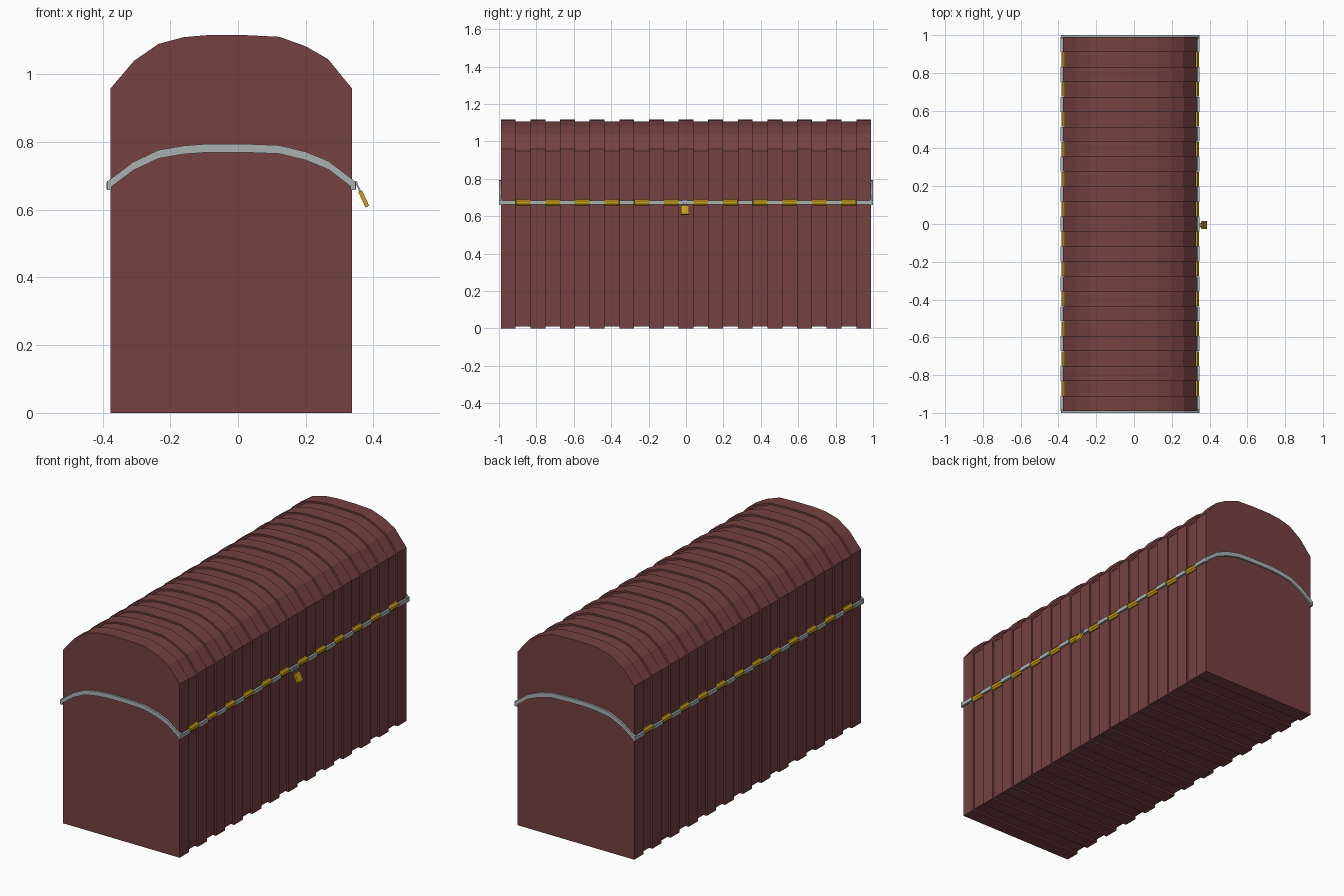
import bpy, bmesh, math
from mathutils import Matrix, Vector

if "Cube" in bpy.data.objects:
    bpy.data.objects.remove(bpy.data.objects["Cube"])


def material(name, rgb):
    m = bpy.data.materials.new(name)
    m.diffuse_color = (*rgb, 1)
    m.use_nodes = True
    m.node_tree.nodes["Principled BSDF"].inputs["Base Color"].default_value = m.diffuse_color
    return m


BROWN = material("red brown wood", (0.178, 0.053, 0.053))
SILVER = material("silver metal", (0.40, 0.44, 0.44))
GOLD = material("gold metal", (0.60, 0.36, 0.010))

CX, HALF, LENGTH, COUNT = -0.02, 0.357, 1.98, 25
STEP = LENGTH / COUNT
ARCH = [(0.337, 0.958), (0.266, 1.045), (0.2, 1.083), (0.122, 1.111), (0.02, 1.116),
        (-0.09, 1.116), (-0.16, 1.110), (-0.235, 1.090), (-0.307, 1.040), (-0.377, 0.958)]


def finish(bm, name, mat):
    bmesh.ops.recalc_face_normals(bm, faces=bm.faces)
    mesh = bpy.data.meshes.new(name)
    bm.to_mesh(mesh)
    bm.free()
    mesh.materials.append(mat)
    ob = bpy.data.objects.new(name, mesh)
    bpy.context.collection.objects.link(ob)
    return ob


def loft(name, rings, mat):
    """Skin a row of equal closed rings and cap both ends."""
    bm = bmesh.new()
    rows = [[bm.verts.new(p) for p in ring] for ring in rings]
    n = len(rows[0])
    for a, b in zip(rows, rows[1:]):
        for i in range(n):
            bm.faces.new((a[i], a[(i + 1) % n], b[(i + 1) % n], b[i]))
    bm.faces.new(rows[0])
    bm.faces.new(rows[-1])
    return finish(bm, name, mat)


def box(name, centre, size, mat, tilt=0):
    bm = bmesh.new()
    bmesh.ops.create_cube(bm, size=1, matrix=Matrix.Translation(centre)
                          @ Matrix.Rotation(tilt, 4, 'Y') @ Matrix.Diagonal((*size, 1)))
    return finish(bm, name, mat)


# Domed trunk: every second board is slightly recessed
def section(y, inset):
    k = 1 - inset / HALF
    pts = [(CX + HALF, 0)] + ARCH + [(CX - HALF, 0)]
    return [(CX + (x - CX) * k, y, inset if z == 0 else z - inset) for x, z in pts]


rings = []
for i in range(COUNT):
    inset = 0.009 if i % 2 else 0
    y = -LENGTH / 2 + i * STEP
    rings += [section(y, inset), section(y + STEP, inset)]
loft("trunk_body", rings, BROWN)

# Seam trim along both long sides: silver bars on raised boards, gold links in recesses
for side, label in ((1, "right"), (-1, "left")):
    for i in range(COUNT):
        y = -LENGTH / 2 + (i + 0.5) * STEP
        if i % 2 == 0:
            box(f"silver_bar_{label}_{i}", (CX + side * (HALF + 0.003), y, 0.672),
                (0.016, STEP, 0.021), SILVER)
        else:
            bm = bmesh.new()
            bmesh.ops.create_cone(
                bm, cap_ends=True, segments=8, radius1=1, radius2=1, depth=STEP * 0.98,
                matrix=Matrix.Translation((CX + side * (HALF - 0.007), y, 0.673))
                @ Matrix.Diagonal((0.015, 1, 0.018, 1))
                @ Matrix.Rotation(math.pi / 2, 4, 'X') @ Matrix.Rotation(math.pi / 8, 4, 'Z'))
            finish(bm, f"gold_link_{label}_{i}", GOLD)

# Arched silver band on each end wall
BAND = [(0.345, 0.672), (0.268, 0.731), (0.2, 0.759), (0.122, 0.778), (0.02, 0.782),
        (-0.09, 0.782), (-0.16, 0.777), (-0.235, 0.764), (-0.309, 0.729), (-0.385, 0.672)]
for s, label in ((-1, "front"), (1, "back")):
    loft(f"end_band_{label}",
         [[(x, s * 0.982, z - 0.0125), (x, s, z - 0.0125),
           (x, s, z + 0.0125), (x, s * 0.982, z + 0.0125)] for x, z in BAND], SILVER)
    for x in (0.340, -0.380):
        box(f"corner_cap_{label}", (x, s * 0.99, 0.672), (0.014, 0.02, 0.026), SILVER)

# Padlock hanging from the right seam, with its shackle and keyhole plate
TILT = math.radians(-25)
box("padlock_body", (0.3715, -0.005, 0.632), (0.012, 0.042, 0.050), GOLD, TILT)
for y in (-0.018, 0.008):
    box("shackle_leg", (0.355, y * 0.7 - 0.0015, 0.667), (0.005, 0.005, 0.032), SILVER, TILT)
box("shackle_top", (0.349, -0.005, 0.681), (0.006, 0.023, 0.006), SILVER, TILT)
box("keyhole_plate", (0.3775, -0.005, 0.630), (0.002, 0.007, 0.014), BROWN, TILT)
